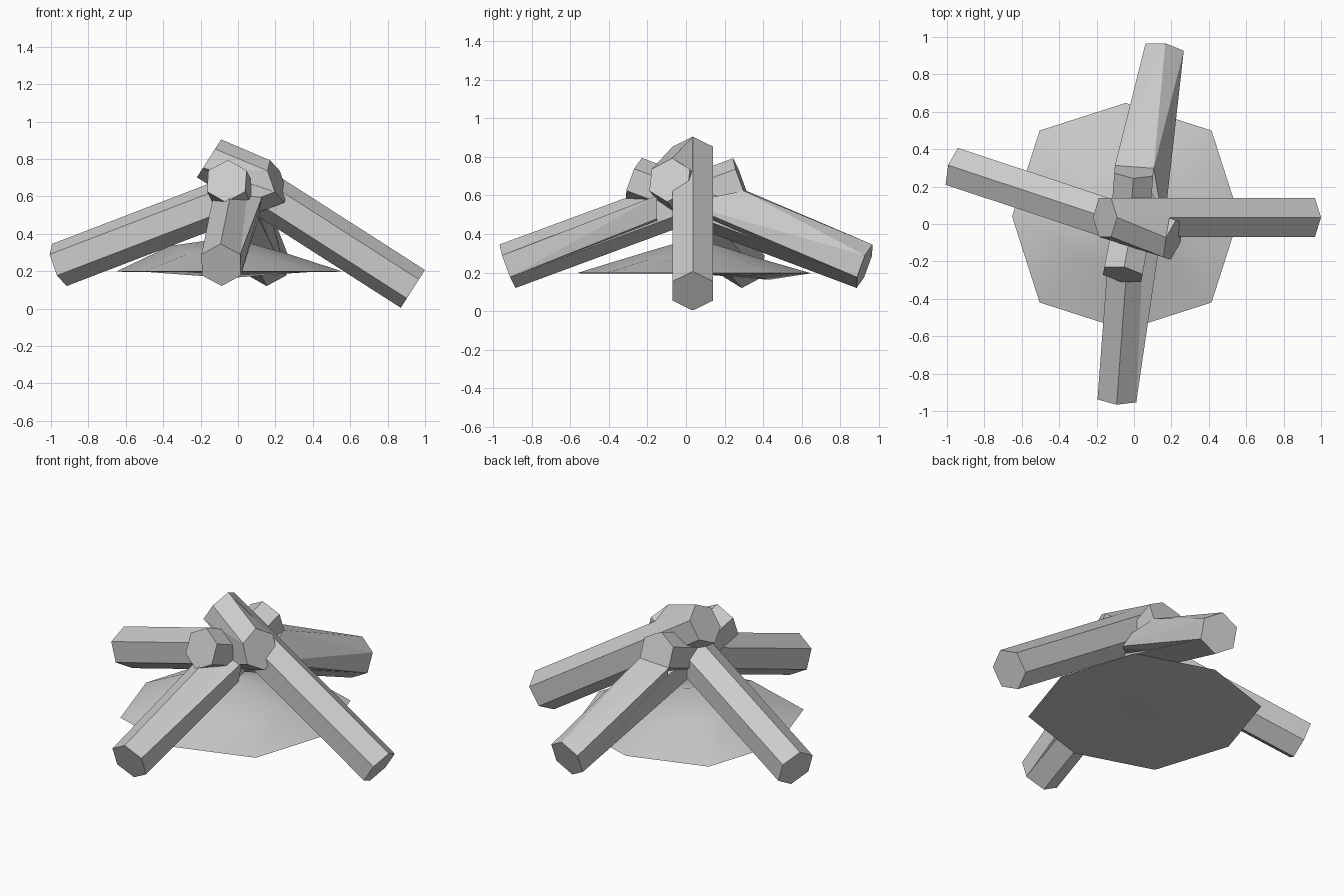
import bpy, bmesh
from math import sin, cos, pi
from mathutils import Vector

if "Cube" in bpy.data.objects:
    bpy.data.objects.remove(bpy.data.objects["Cube"])


def finish(bm, name):
    bmesh.ops.recalc_face_normals(bm, faces=bm.faces)
    mesh = bpy.data.meshes.new(name)
    bm.to_mesh(mesh)
    bm.free()
    obj = bpy.data.objects.new(name, mesh)
    bpy.context.collection.objects.link(obj)
    return obj


def log(name, low, high, radius=0.12):
    """Six-sided log between two end centres, ridge up; returns its end rings.
    Ring order: 0 top, 1-2 right of the direction low->high, 3 bottom, 4-5 left."""
    low, high = Vector(low), Vector(high)
    axis = (high - low).normalized()
    side = axis.cross(Vector((0, 0, 1))).normalized()
    up = side.cross(axis)
    rings = [[c + radius * (cos(i * pi / 3) * up + sin(i * pi / 3) * side) for i in range(6)]
             for c in (low, high)]
    bm = bmesh.new()
    a, b = [[bm.verts.new(p) for p in ring] for ring in rings]
    for i in range(6):
        j = (i + 1) % 6
        bm.faces.new((a[i], a[j], b[j], b[i]))
    bm.faces.new(a)
    bm.faces.new(b)
    finish(bm, name)
    return rings


def wedge(name, points):
    """Solid filling between crossing logs."""
    bm = bmesh.new()
    for p in points:
        bm.verts.new(p)
    bmesh.ops.convex_hull(bm, input=bm.verts)
    loose = [v for v in bm.verts if not v.link_faces]
    bmesh.ops.delete(bm, geom=loose, context='VERTS')
    bmesh.ops.dissolve_limit(bm, angle_limit=0.05, verts=bm.verts, edges=bm.edges)
    finish(bm, name)


# Four leaning logs crossing near the top
right_low, right_top = log("log_right", (0.935, 0.035, 0.105), (-0.155, 0.035, 0.803))
left_low, left_top = log("log_left", (-0.955, 0.302, 0.233), (0.21, -0.085, 0.68))
front_low, front_top = log("log_front", (-0.09, -0.925, 0.233), (0.0, 0.285, 0.68))
back_low, back_top = log("log_back", (0.16, 0.925, 0.233), (-0.06, -0.27, 0.682))

# Fused areas where the logs grow into each other
wedge("fused_right", right_top + [left_top[i] for i in (0, 1, 2)]
      + [(0.19, 0.04, 0.72), (0.19, 0.139, 0.65)])
wedge("fused_back", back_low + [front_top[i] for i in (2, 4)] + [(0.16, -0.02, 0.56), (0.0, 0.2, 0.41)])
wedge("fused_front", [front_low[i] for i in (1, 2)]
      + [(0.13, -0.15, 0.60), (0.11, -0.15, 0.48), (-0.03, -0.15, 0.60), (-0.03, -0.15, 0.44)])

# Low uneven ash mound: thin rim, raised inner ring and crown, shallow underside
bm = bmesh.new()
cx, cy = -0.045, 0.04


def ring(radii, heights):
    return [bm.verts.new((cx + radii[i % 2] * cos(i * pi / 4), cy + radii[i % 2] * sin(i * pi / 4), heights[i]))
            for i in range(8)]


rim = ring((0.607, 0.65), [0.197] * 8)
inner = ring((0.32, 0.32), [0.29, 0.27, 0.28, 0.30, 0.335, 0.29, 0.285, 0.27])
under = ring((0.39, 0.39), [0.195, 0.185, 0.163] + [0.195] * 5)
crown = bm.verts.new((cx, cy, 0.38))
base = bm.verts.new((cx, cy, 0.195))
for i in range(8):
    j = (i + 1) % 8
    bm.faces.new((rim[i], rim[j], inner[j], inner[i]))
    bm.faces.new((inner[i], inner[j], crown))
    bm.faces.new((rim[j], rim[i], under[i], under[j]))
    bm.faces.new((under[j], under[i], base))
mound = finish(bm, "ash_mound")
bpy.context.view_layer.objects.active = mound
mound.select_set(True)
bpy.ops.object.shade_smooth_by_angle(angle=pi / 4)
